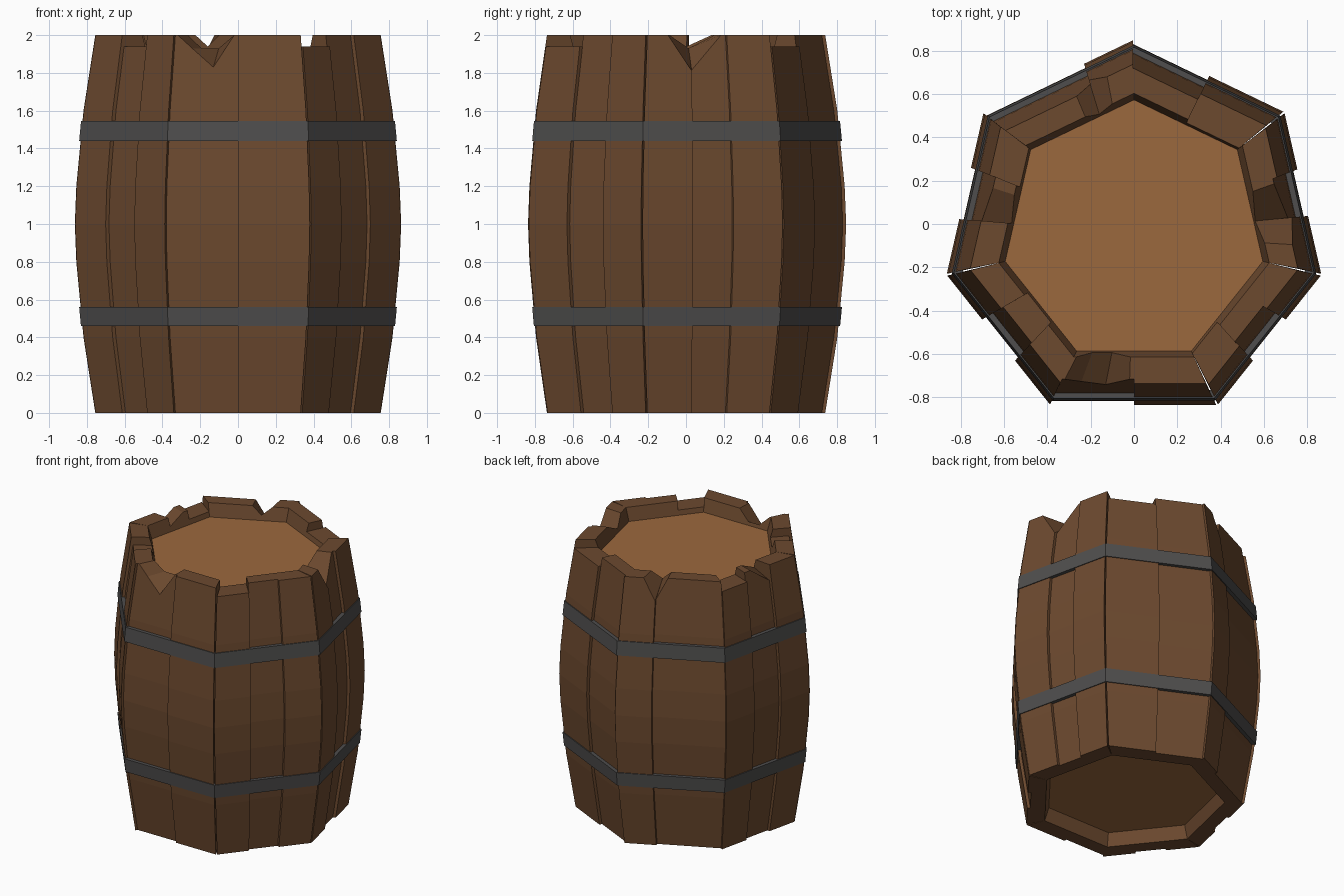
import bpy, bmesh, math
from mathutils import Vector

if "Cube" in bpy.data.objects:
    bpy.data.objects.remove(bpy.data.objects["Cube"])

N, CY = 7, -0.037


def material(name, col):
    m = bpy.data.materials.new(name)
    m.diffuse_color = (*col, 1)
    m.use_nodes = True
    m.node_tree.nodes["Principled BSDF"].inputs["Base Color"].default_value = m.diffuse_color
    return m


WOOD = material("dark wood", (0.15, 0.067, 0.028))
HEAD = material("light wood", (0.33, 0.14, 0.048))
IRON = material("dark iron", (0.077, 0.075, 0.074))


def interp(z, pts):
    for (z0, r0), (z1, r1) in zip(pts, pts[1:]):
        if z <= z1:
            return r0 + (r1 - r0) * (z - z0) / (z1 - z0)
    return pts[-1][1]


def r_out(z):
    # bulging outer profile, symmetric about z = 1
    return interp(min(z, 2 - z), [(0, .765), (.4, .829), (.8, .868), (1, .876)])


def r_in(z):
    return interp(min(z, 2 - z), [(0, .64), (.1, .608), (1, .608)])


def corner(k):
    a = math.pi / 2 - k * 2 * math.pi / N
    return Vector((math.cos(a), math.sin(a), 0))


def finish(bm, name, mat):
    bmesh.ops.recalc_face_normals(bm, faces=bm.faces[:])
    me = bpy.data.meshes.new(name)
    bm.to_mesh(me)
    bm.free()
    me.materials.append(mat)
    ob = bpy.data.objects.new(name, me)
    ob.location.y = CY
    bpy.context.collection.objects.link(ob)
    return ob


def stave(side, cols, off):
    """One plank; cols = (t along side, outer top z, inner top z)."""
    bm = bmesh.new()
    a, b = corner(side), corner(side + 1)
    n = (a + b).normalized()
    low = [0, .1, .4, .8, 1, 1.2, 1.6]

    def column(t, z_mid, z_top, radius, push):
        return [bm.verts.new(a.lerp(b, t) * radius(z) + n * push + Vector((0, 0, z)))
                for z in low + [z_mid, z_top]]

    outer = [column(t, 1.75, zo, r_out, off) for t, zo, zi in cols]
    inner = [column(t, 1.9, zi, r_in, 0) for t, zo, zi in cols]
    loop = outer + inner[::-1]
    for c0, c1 in zip(loop, loop[1:] + loop[:1]):
        for j in range(len(c0) - 1):
            bm.faces.new((c0[j], c1[j], c1[j + 1], c0[j + 1]))
    for i in range(len(cols) - 1):
        for j in (0, -1):
            bm.faces.new((outer[i][j], outer[i + 1][j], inner[i + 1][j], inner[i][j]))
    finish(bm, "stave", WOOD)


def flat(t0, t1, z=2.0):
    return [(t0, z, z), (t1, z, z)]


UP, DOWN = .01, -.01
SHORT = 1.94
A, B = .34, .66
staves = [
    # back right
    (0, flat(0, .5), DOWN), (0, flat(.5, 1, SHORT), UP),
    # right, with a chip on the seam
    (1, flat(0, .35), UP),
    (1, [(.35, 2, 2), (.39, 2, 2), (.64, 1.81, 1.93)], DOWN),
    (1, [(.64, 1.81, 1.93), (.83, 2, 2), (1, 2, 2)], UP),
    # front right
    (2, flat(0, A), UP), (2, flat(A, B), DOWN), (2, flat(B, 1, SHORT), UP),
    # front, left plank chipped
    (3, flat(0, .5), UP),
    (3, [(.5, 2, 2), (.53, 2, 2), (.69, 1.83, 1.93), (.86, 1.93, 1.93),
         (.98, 2, 2), (1, 2, 2)], DOWN),
    # front left
    (4, flat(0, A), UP), (4, flat(A, B, SHORT), DOWN), (4, flat(B, 1), UP),
    # left
    (5, flat(0, A), UP),
    (5, [(A, 1.88, 1.94), (.58, 2, 2), (B, 2, 2)], DOWN),
    (5, flat(B, 1, SHORT), UP),
    # back left, chipped at the seam
    (6, [(0, 2, 2), (.55, 2, 2), (.67, 1.84, 1.94)], DOWN),
    (6, [(.67, 1.84, 1.94), (.8, 2, 2), (1, 2, 2)], UP),
]
for s in staves:
    stave(*s)


# iron hoops
def hoop(name, z0, z1):
    bm = bmesh.new()
    prof = [(r_out(z0) + .018, z0), (r_out(z1) + .018, z1),
            (r_out(z1) - .025, z1), (r_out(z0) - .025, z0)]
    rings = [[bm.verts.new(corner(k) * r + Vector((0, 0, z))) for r, z in prof]
             for k in range(N)]
    for k in range(N):
        p, q = rings[k], rings[(k + 1) % N]
        for j in range(4):
            bm.faces.new((p[j], q[j], q[(j + 1) % 4], p[(j + 1) % 4]))
    finish(bm, name, IRON)


hoop("lower_hoop", .46, .56)
hoop("upper_hoop", 1.44, 1.545)


# recessed lid and base
def head(name, z0, z1):
    bm = bmesh.new()
    lo, hi = ([bm.verts.new(corner(k) * .613 + Vector((0, 0, z))) for k in range(N)]
              for z in (z0, z1))
    bm.faces.new(lo)
    bm.faces.new(hi)
    for k in range(N):
        m = (k + 1) % N
        bm.faces.new((lo[k], lo[m], hi[m], hi[k]))
    finish(bm, name, HEAD)


head("lid", 1.84, 1.905)
head("base", .095, .16)
